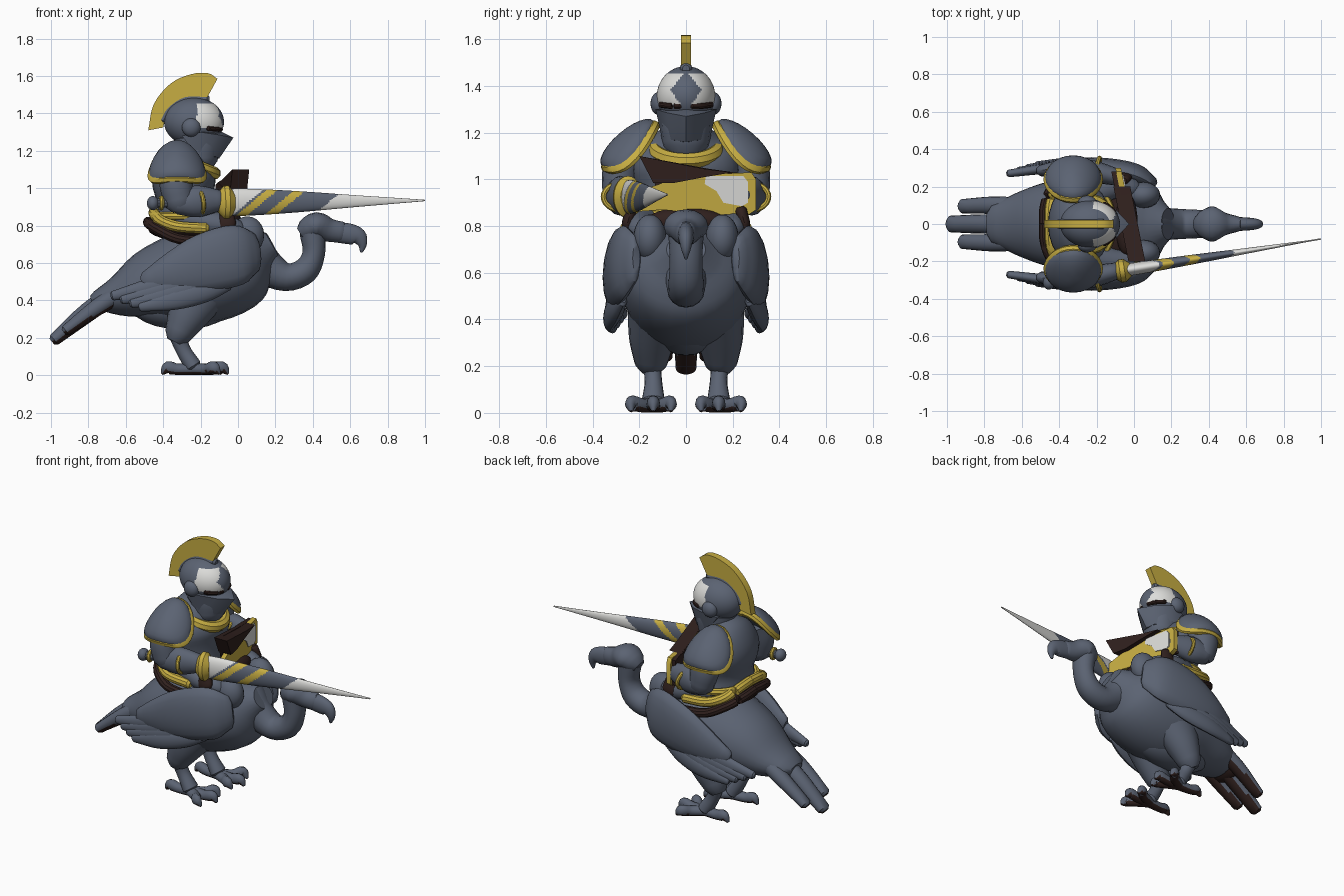
import bpy, bmesh, math
from mathutils import Vector, Matrix

cube = bpy.data.objects.get("Cube")
if cube:
    bpy.data.objects.remove(cube, do_unlink=True)


def material(name, rgb):
    m = bpy.data.materials.new(name)
    m.use_nodes = True
    m.diffuse_color = (*rgb, 1)
    m.node_tree.nodes["Principled BSDF"].inputs["Base Color"].default_value = (*rgb, 1)
    return m


SLATE = material("slate", (0.105, 0.125, 0.17))
GOLD = material("gold", (0.57, 0.42, 0.055))
WHITE = material("white", (0.72, 0.72, 0.70))
BROWN = material("dark_brown", (0.03, 0.015, 0.013))
parts = []


def finish(name, bm, mats, rule=None):
    """Turn a bmesh into an object; rule maps a face to a material slot."""
    bmesh.ops.recalc_face_normals(bm, faces=bm.faces)
    bm.normal_update()
    if rule:
        for f in bm.faces:
            f.material_index = rule(f.calc_center_median(), f.normal)
    me = bpy.data.meshes.new(name)
    bm.to_mesh(me)
    bm.free()
    for m in mats:
        me.materials.append(m)
    ob = bpy.data.objects.new(name, me)
    bpy.context.collection.objects.link(ob)
    parts.append(ob)
    return ob


def spline(pts, steps):
    """Catmull-Rom through points of any dimension."""
    p = [Vector(q) for q in pts]
    p = [p[0] * 2 - p[1]] + p + [p[-1] * 2 - p[-2]]
    out = []
    for i in range(1, len(p) - 2):
        a, b, c, d = p[i - 1:i + 3]
        for k in range(steps):
            t = k / steps
            out.append((b * 2 + (c - a) * t + (a * 2 - b * 5 + c * 4 - d) * t * t
                        + (b * 3 - a - c * 3 + d) * t ** 3) / 2)
    return out + [p[-2]]


def loft(name, pts, mats, side=1, sides=16, steps=4, rule=None):
    """Elliptical rings (x, y, z, half width, half height) along a smooth path."""
    rings = spline([(x, y * side, z, w, h) for x, y, z, w, h in pts], steps)
    pos = [Vector(r[:3]) for r in rings]
    size = [(max(r[3], 0.004), max(r[4], 0.004)) for r in rings]
    # rounded ends
    for end, nxt in ((0, 1), (-1, -2)):
        away = (pos[end] - pos[nxt]).normalized() * min(size[end]) * 0.5
        new, small = pos[end] + away, tuple(v * 0.6 for v in size[end])
        at = 0 if end == 0 else len(pos)
        pos.insert(at, new)
        size.insert(at, small)
    bm = bmesh.new()
    loops = []
    for i, (p, (w, h)) in enumerate(zip(pos, size)):
        t = (pos[min(i + 1, len(pos) - 1)] - pos[max(i - 1, 0)]).normalized()
        ref = Vector((0, 1, 0)) if abs(t.y) < 0.9 else Vector((1, 0, 0))
        u = (ref - t * ref.dot(t)).normalized()
        v = t.cross(u)
        loops.append([bm.verts.new(p + u * w * math.cos(a) + v * h * math.sin(a))
                      for a in (math.tau * k / sides for k in range(sides))])
    for a, b in zip(loops, loops[1:]):
        for k in range(sides):
            n = (k + 1) % sides
            bm.faces.new((a[k], a[n], b[n], b[k]))
    bm.faces.new(loops[0])
    bm.faces.new(loops[-1])
    return finish(name, bm, mats, rule)


def tube(name, pts, r, mat, side=1):
    return loft(name, [(*p, r, r) for p in pts], [mat], side, sides=10)


def ball(name, loc, scale, mats, rule=None, seg=24):
    bm = bmesh.new()
    bmesh.ops.create_uvsphere(bm, u_segments=seg, v_segments=seg // 2, radius=1)
    bm.transform(Matrix.Translation(loc) @ Matrix.Diagonal((*scale, 1)))
    return finish(name, bm, mats, rule)


def ring(name, loc, rx, ry, r, mat, axis=(0, 0, 1)):
    """Torus of radii rx, ry around an axis."""
    q = Vector(axis).normalized().to_track_quat('Z', 'Y')
    bm = bmesh.new()
    n, m = 28, 8
    g = []
    for i in range(n):
        a = math.tau * i / n
        row = []
        for j in range(m):
            b = math.tau * j / m
            c = r * math.cos(b)
            p = Vector(((rx + c) * math.cos(a), (ry + c) * math.sin(a), r * math.sin(b)))
            row.append(bm.verts.new(q @ p + Vector(loc)))
        g.append(row)
    for i in range(n):
        for j in range(m):
            k, l = (i + 1) % n, (j + 1) % m
            bm.faces.new((g[i][j], g[k][j], g[k][l], g[i][l]))
    return finish(name, bm, [mat])


def plate(name, corners, thick, mat):
    """Flat polygon given thickness along a vector."""
    bm = bmesh.new()
    f = bm.faces.new([bm.verts.new(c) for c in corners])
    out = bmesh.ops.extrude_face_region(bm, geom=[f])
    bmesh.ops.translate(bm, vec=thick, verts=[v for v in out["geom"] if isinstance(v, bmesh.types.BMVert)])
    return finish(name, bm, [mat])


under = lambda c, n: int(n.z < -0.5)

# Bird body, neck, head and beak
loft("bird_body", [(-.76, 0, .40, .10, .05), (-.62, 0, .43, .17, .12), (-.45, 0, .49, .23, .20),
                   (-.25, 0, .525, .27, .26), (-.05, 0, .57, .27, .25), (.06, 0, .63, .23, .20),
                   (.13, 0, .67, .14, .12)], [SLATE], sides=24)
ball("belly", (-.3, 0, .38), (.28, .15, .135), [SLATE])
loft("neck", [(.06, 0, .67, .12, .13), (.15, 0, .58, .09, .10), (.26, 0, .525, .08, .075),
              (.36, 0, .56, .075, .07), (.405, 0, .65, .07, .06), (.40, 0, .76, .075, .07)], [SLATE])
loft("bird_head", [(.36, 0, .77, .07, .06), (.42, 0, .80, .095, .072), (.49, 0, .775, .06, .062),
                   (.56, 0, .765, .04, .055)], [SLATE])
loft("beak", [(.53, 0, .765, .038, .055), (.60, 0, .755, .035, .055), (.645, 0, .74, .03, .045),
              (.665, 0, .70, .02, .025), (.66, 0, .66, .006, .008)], [SLATE])

# Tail feathers, dark below
loft("tail_root", [(-.5, 0, .50, .17, .10), (-.66, 0, .42, .13, .06), (-.76, 0, .35, .10, .035)],
     [SLATE, BROWN], rule=lambda c, n: int(n.z < -0.5 and c.x < -.7))
loft("tail_centre", [(-.6, 0, .48, .05, .05), (-.8, 0, .34, .052, .052), (-.982, 0, .19, .044, .033)],
     [SLATE, BROWN], rule=under)

for s, label in ((1, "left"), (-1, "right")):
    ball(label + "_bird_shoulder", (.05, s * .155, .75), (.09, .07, .10), [SLATE])
    loft(label + "_tail_feather", [(-.58, .09, .47, .05, .05), (-.75, .10, .365, .047, .045),
                                   (-.92, .095, .24, .038, .03)], [SLATE, BROWN], s, rule=under)
    # Folded wing
    loft(label + "_wing", [(.10, .22, .66, .03, .10), (.0, .27, .645, .055, .16), (-.18, .30, .60, .055, .155),
                           (-.36, .30, .54, .05, .11), (-.5, .285, .50, .03, .05)], [SLATE], s)
    for i in range(4):
        loft(f"{label}_wing_feather_{i}",
             [(-.05 - i * .04, .27, .49 + i * .03, .02, .035), (-.18 - i * .04, .30, .45 + i * .03, .035, .06),
              (-.34 - i * .03, .325 - i * .008, .405 + i * .025, .03, .055),
              (-.52 - i * .05, .315 - i * .015, .365 + i * .02, .02, .025)], [SLATE], s)
    # Leg and toes
    loft(label + "_thigh", [(-.2, .13, .46, .12, .16), (-.27, .145, .32, .10, .11),
                            (-.325, .15, .21, .07, .07)], [SLATE], s)
    loft(label + "_shank", [(-.33, .15, .24, .042, .05), (-.295, .14, .14, .037, .04),
                            (-.24, .14, .05, .05, .045)], [SLATE], s)
    for i, (x, y) in enumerate(((-.055, .14), (-.09, .065), (-.10, .235), (-.405, .15))):
        mx, my = (-.24 + x) / 2, (.14 + y) / 2
        loft(f"{label}_toe_{i}", [(-.24, .14, .034, .035, .032), (mx, my, .032, .03, .03),
                                  (x - (.03 if x > -.3 else -.03), y, .04, .027, .034),
                                  (x, y, .01, .009, .01)], [SLATE, BROWN], s, sides=12,
             rule=lambda c, n: int(n.z < -0.4 or c.z < .01))
    # Rider leg and arm
    loft(label + "_rider_thigh", [(-.3, .14, .84, .09, .07), (-.12, .2, .81, .07, .065),
                                  (.0, .19, .78, .05, .05)], [SLATE], s)
    loft(label + "_upper_arm", [(-.32, .25, 1.12, .08, .09), (-.33, .28, 1.02, .08, .09),
                                (-.31, .29, .91, .065, .075)], [SLATE], s)
    loft(label + "_forearm", [(-.33, .29, .92, .06, .06), (-.22, .28, .93, .06, .085),
                              (-.09, .25, .935, .045, .055)], [SLATE], s)
    ring(label + "_cuff", (-.2, s * .275, .925), .08, .058, .012, GOLD, (1, -.2 * s, .1))
    # Shoulder armour, drooping towards front and back
    axis = Vector((0, s * .65, .76))
    centre = Vector((-.325, s * .25, 1.155))
    dome = ball(label + "_pauldron", (0, 0, 0), (.15, .147, .055), [SLATE])
    dome.data.transform(Matrix.Translation(centre) @ axis.to_track_quat('Z', 'Y').to_matrix().to_4x4())
    rim = ring(label + "_pauldron_rim", centre - axis * .018, .134, .134, .025, GOLD, axis)
    for ob in (dome, rim):
        for v in ob.data.vertices:
            v.co.z -= 3 * (v.co.x - centre.x) ** 2
    # Saddle rim, trim and front flap
    tube(label + "_saddle_rim", [(-.16, .27, .715), (-.32, .26, .73), (-.43, .2, .78), (-.475, .1, .81),
                                 (-.48, 0, .82)], .028, BROWN, s)
    tube(label + "_saddle_trim", [(-.17, .255, .785), (-.32, .245, .795), (-.41, .19, .825), (-.445, .1, .86),
                                  (-.45, 0, .87)], .03, GOLD, s)
    loft(label + "_saddle_flap", [(-.06, .235, .87, .025, .035), (-.06, .25, .81, .025, .05),
                                  (-.05, .25, .77, .02, .03)], [BROWN], s)
    # Helmet side details
    ball(label + "_ear_disc", (-.25, s * .115, 1.325), (.05, .037, .05), [SLATE])
    tube(label + "_eye_slit", [(-.093, s * .025, 1.315), (-.112, s * .07, 1.315), (-.16, s * .108, 1.32)],
         .013, BROWN)

# Saddle and rider torso
ball("saddle", (-.24, 0, .78), (.24, .25, .065), [BROWN])
ball("saddle_pommel", (-.04, 0, .82), (.06, .17, .06), [BROWN])
loft("torso", [(-.28, 0, .80, .22, .16), (-.28, 0, .92, .20, .15), (-.29, 0, 1.04, .23, .17),
               (-.28, 0, 1.13, .20, .15), (-.25, 0, 1.19, .12, .11)], [SLATE], sides=24)
ring("waist_belt", (-.28, 0, .85), .165, .22, .022, GOLD)
ring("collar", (-.25, 0, 1.13), .13, .135, .034, GOLD, (.4, 0, 1))


# Helmet with pale face paint, pointed visor and crest
def face_paint(c, n):
    inside = c.x > -.22 and 1.325 < c.z < 1.45
    return int(inside and abs(c.y) > .068 - .8 * abs(c.z - 1.38))


ball("helmet", (-.235, 0, 1.355), (.16, .125, .13), [SLATE, WHITE], face_paint, seg=96)
loft("helmet_neck", [(-.225, 0, 1.28, .11, .12), (-.215, 0, 1.22, .11, .12), (-.21, 0, 1.14, .10, .10)], [SLATE])
visor = bmesh.new()
for x, y, z in ((-.025, 0, 1.27), (-.085, 0, 1.3), (-.1, 0, 1.16), (-.2, .13, 1.3), (-.21, .1, 1.16),
                (-.3, .11, 1.28), (-.1, .08, 1.285), (-.12, .06, 1.17)):
    for s in (1, -1):
        visor.verts.new((x, y * s, z))
bmesh.ops.remove_doubles(visor, verts=visor.verts, dist=.001)
bmesh.ops.convex_hull(visor, input=visor.verts)
finish("visor", visor, [SLATE])
outer = spline([(-.11, 1.585), (-.16, 1.615), (-.25, 1.61), (-.36, 1.56), (-.45, 1.45), (-.48, 1.31)], 4)
inner = spline([(-.40, 1.325), (-.375, 1.41), (-.29, 1.475), (-.165, 1.485)], 4)
plate("crest", [(x, -.022, z) for x, z in outer + inner], (0, .044, 0), GOLD)
tube("crest_base", [(-.4, 0, 1.36), (-.365, 0, 1.42), (-.28, 0, 1.475), (-.165, 0, 1.475)], .026, SLATE)


# Narrow lance with slanted stripes
def stripes(c, n):
    v = c.x - 1.2 * (c.z - .93)
    if v < .06 or v > .49:
        return 2
    return 1 if .08 < v < .14 or .23 < v < .29 else 0


def on_lance(x):
    return (x, -.24 + .16 * x, .925 + .01 * x)


loft("lance", [(*on_lance(x), r * .45, r)
               for x, r in ((-.06, .072), (.05, .072), (.3, .058), (.65, .03), (.997, .004))],
     [SLATE, GOLD, WHITE], sides=40, steps=40, rule=stripes)
tube("lance_shaft", [on_lance(-.46), on_lance(-.25), on_lance(-.05)], .025, SLATE)
ball("lance_butt", on_lance(-.455), (.032, .038, .038), [SLATE])
ring("lance_butt_band", on_lance(-.41), .028, .028, .012, GOLD, (1, .16, 0))
loft("lance_guard", [(*on_lance(x), .062, .09) for x in (-.075, -.05)], [GOLD], sides=24)


# Shield held across the chest
def board(name, outline, lift, thick, mat):
    plate(name, [(-.02 - .2 * y + lift, y, z) for y, z in outline], (thick, 0, 0), mat)


board("shield", [(.28, 1.03), (.3, 1.0), (.3, .87), (.27, .85), (.1, .85), (-.1, .87), (-.24, .86),
                 (-.2, .95), (-.1, .985), (.05, 1.02)], -.02, .03, GOLD)
board("shield_panel", [(.245, 1.015), (.265, .99), (.265, .9), (.24, .885), (.16, .9), (.13, .95),
                       (.08, .98), (.085, 1.015)], .01, .006, WHITE)
board("shield_backing", [(-.2, 1.1), (.1, 1.045), (.28, 1.02), (.28, .86), (-.1, .88), (-.14, 1.0)],
      -.045, .025, BROWN)
board("shield_flap", [(-.2, 1.1), (.08, 1.045), (.2, 1.03), (.08, 1.01), (-.05, .985), (-.14, .985)],
      -.05, .09, BROWN)

# Smooth shading with sharp edges kept
bpy.ops.object.select_all(action='DESELECT')
for ob in parts:
    ob.select_set(True)
bpy.context.view_layer.objects.active = parts[0]
bpy.ops.object.shade_smooth_by_angle(angle=math.radians(35))
